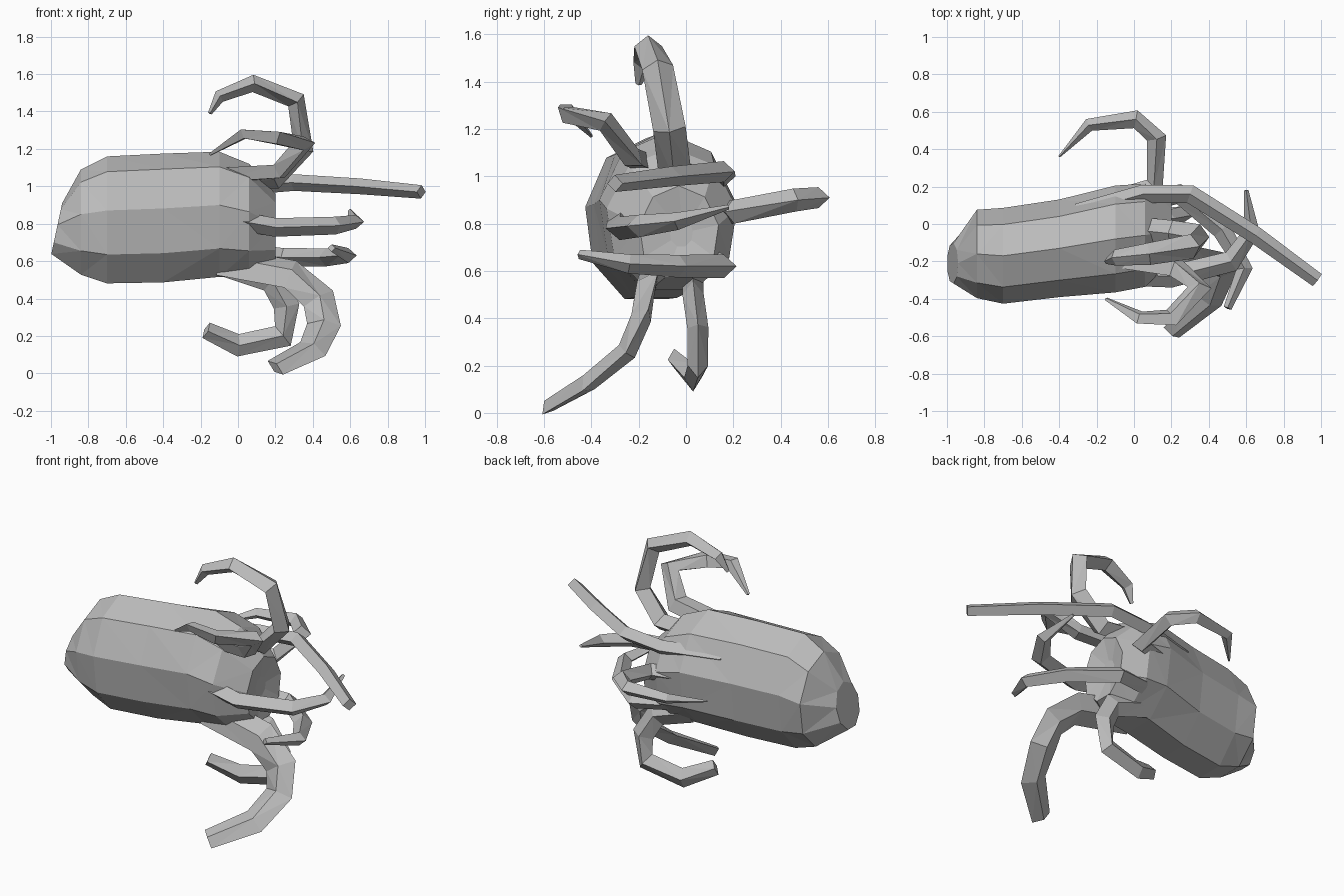
import bpy, bmesh, math
from mathutils import Vector

cube = bpy.data.objects.get("Cube")
if cube:
    bpy.data.objects.remove(cube, do_unlink=True)

skin = bpy.data.materials.new("grey skin")
skin.use_nodes = True
skin.diffuse_color = (0.5, 0.5, 0.5, 1)
skin.node_tree.nodes["Principled BSDF"].inputs["Base Color"].default_value = skin.diffuse_color


def loft(name, rings):
    """Join rings of points into a closed, flat shaded skin."""
    bm = bmesh.new()
    loops = [[bm.verts.new(p) for p in ring] for ring in rings]
    count = len(loops[0])
    for a, b in zip(loops, loops[1:]):
        for i in range(count):
            j = (i + 1) % count
            bm.faces.new((a[i], a[j], b[j], b[i]))
    bm.faces.new(loops[0][::-1])
    bm.faces.new(loops[-1])
    bmesh.ops.recalc_face_normals(bm, faces=bm.faces)
    bmesh.ops.triangulate(bm, faces=bm.faces)
    mesh = bpy.data.meshes.new(name)
    bm.to_mesh(mesh)
    bm.free()
    mesh.materials.append(skin)
    obj = bpy.data.objects.new(name, mesh)
    bpy.context.collection.objects.link(obj)


def oval(x, y, z, ry, rz, lean=0, sides=9):
    """Oval ring across the body, its top shifted along x by lean."""
    ring = []
    for i in range(sides):
        a = math.tau * (i + 0.25) / sides
        ring.append((x + lean * math.sin(a), y + ry * math.cos(a), z + rz * math.sin(a)))
    return ring


def tentacle(name, path, axis=(0, 1, 0), wide=0.055, thin=0.04, end=0.4):
    """Four-sided arm along a path: wide along the axis, thin across it, narrowed at the tip."""
    pts = [Vector(p) for p in path]
    last = len(pts) - 1
    rings = []
    for i, p in enumerate(pts):
        along = (pts[min(i + 1, last)] - pts[max(i - 1, 0)]).normalized()
        side = Vector(axis)
        side = (side - along * side.dot(along)).normalized()
        up = along.cross(side)
        size = 1 + (end - 1) * (i / last) ** 4
        w, t = side * wide * size, up * thin * size
        rings.append([p + w, p + t, p - w, p - t])
    loft(name, rings)


# Sack-shaped body lying along x, with a shallow mouth hollow between the arms
loft("body", [
    oval(-.97, -.21, .77, .11, .14, lean=.03),
    oval(-.84, -.16, .8, .24, .29),
    oval(-.7, -.17, .81, .26, .35),
    oval(-.4, -.13, .82, .265, .355),
    oval(-.1, -.08, .84, .29, .345),
    oval(.06, -.06, .81, .28, .31),
    oval(.2, -.03, .76, .17, .2),
    oval(.17, -.02, .76, .05, .06),
])

# Upper arms
tentacle("upper_back_arm", [
    (-.1, -.02, 1.05), (.2, -.05, 1.04), (.35, -.07, 1.2), (.31, -.12, 1.46),
    (.08, -.16, 1.55), (-.1, -.18, 1.48), (-.15, -.2, 1.39)], wide=.07, thin=.055, end=.2)
tentacle("upper_front_arm", [
    (-.1, -.18, 1.06), (.22, -.23, 1.08), (.35, -.34, 1.23), (.2, -.5, 1.26),
    (.03, -.5, 1.28), (-.15, -.4, 1.17)], axis=(0, .6, .8), wide=.045, thin=.065, end=.15)
tentacle("long_arm", [
    (-.3, .06, 1), (.05, .16, 1), (.3, .16, 1.02), (.65, -.06, 1), (.98, -.3, .97)],
    axis=(0, 0, 1), wide=.045, thin=.05, end=.8)

# Side arms
tentacle("back_arm", [
    (-.2, .1, .84), (.11, .2, .85), (.12, .46, .9), (.01, .56, .91),
    (-.24, .53, .9), (-.4, .36, .86)], axis=(0, 0, 1), wide=.05, thin=.055, end=.1)
tentacle("front_arm", [
    (-.3, -.26, .87), (.2, -.28, .78), (.52, -.2, .79), (.63, -.04, .81),
    (.6, .18, .87)], axis=(0, 0, 1), wide=.05, thin=.06, end=.2)
tentacle("crossing_arm", [
    (-.1, .08, .66), (.24, .16, .62), (.47, -.03, .62), (.59, -.24, .63),
    (.5, -.45, .67)], axis=(0, 0, 1), wide=.05, thin=.055, end=.4)

# Lower arms
tentacle("lower_front_arm", [
    (-.1, -.15, .6), (.28, -.17, .53), (.43, -.19, .4), (.46, -.25, .26),
    (.4, -.41, .13), (.2, -.58, .03)], axis=(0, .8, -.6), wide=.045, thin=.095, end=.65)
tentacle("lower_back_arm", [
    (-.05, .03, .58), (.18, .03, .5), (.26, .05, .36), (.24, .05, .2),
    (0, .03, .15), (-.17, -.05, .23)], wide=.045, thin=.07, end=.65)
